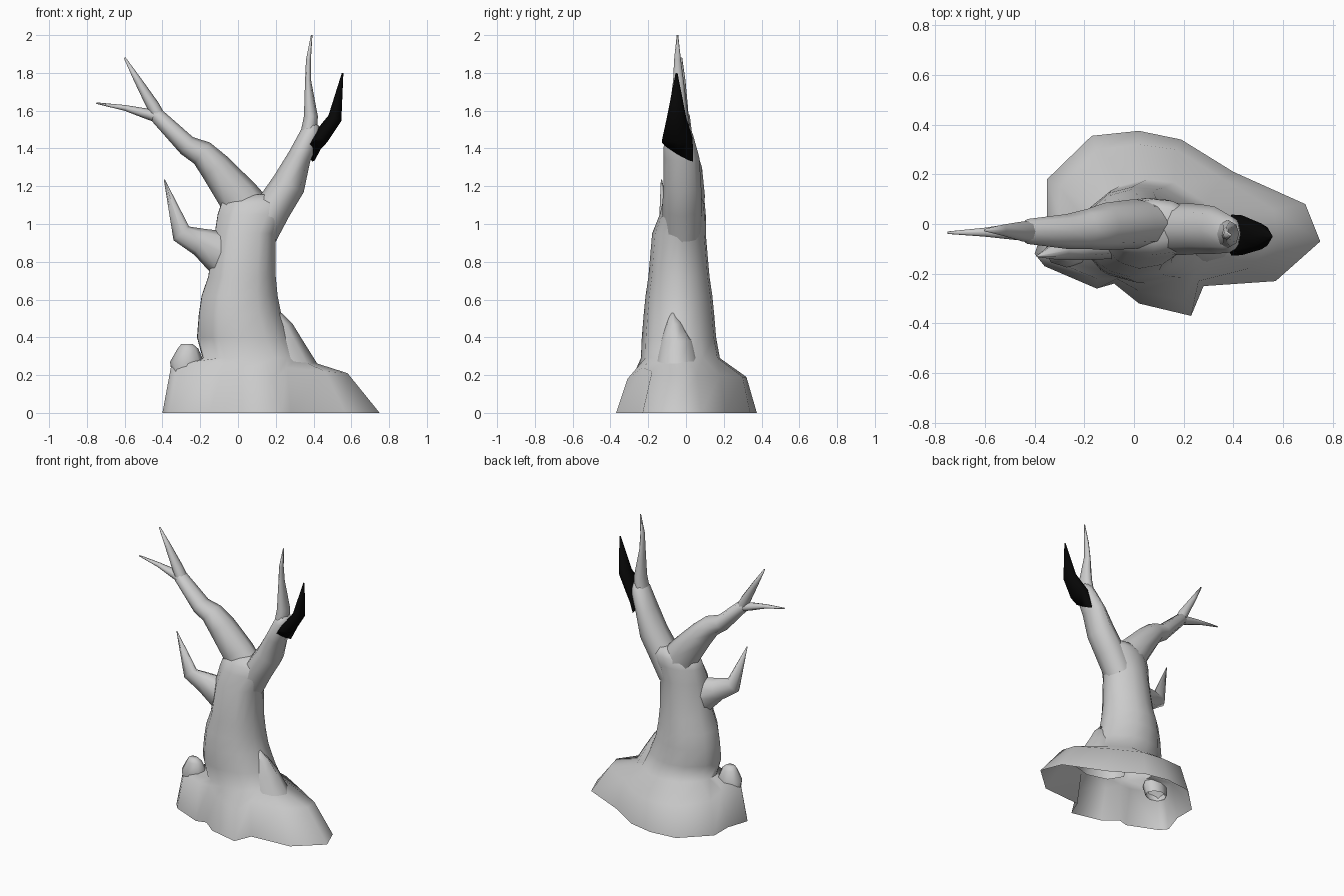
import bpy, bmesh, math
from mathutils import Vector

default_cube = bpy.data.objects.get("Cube")
if default_cube:
    bpy.data.objects.remove(default_cube, do_unlink=True)


def make_material(name, color):
    material = bpy.data.materials.new(name)
    material.use_nodes = True
    material.diffuse_color = color
    shader = material.node_tree.nodes["Principled BSDF"]
    shader.inputs["Base Color"].default_value = color
    return material


bark = make_material("pale grey bark", (.6, .6, .6, 1))
charred = make_material("charred black", (.002, .002, .002, 1))


def loft(name, rings, material, cap_start=False):
    """Skin a list of equally long point rings and close the far end."""
    bm = bmesh.new()
    loops = [[bm.verts.new(point) for point in ring] for ring in rings]
    count = len(loops[0])
    for low, high in zip(loops, loops[1:]):
        for i in range(count):
            j = (i + 1) % count
            bm.faces.new((low[i], low[j], high[j], high[i]))
    bm.faces.new(loops[-1])
    if cap_start:
        bm.faces.new(reversed(loops[0]))
    bmesh.ops.recalc_face_normals(bm, faces=bm.faces)
    mesh = bpy.data.meshes.new(name)
    bm.to_mesh(mesh)
    bm.free()
    mesh.materials.append(material)
    obj = bpy.data.objects.new(name, mesh)
    bpy.context.collection.objects.link(obj)
    bpy.ops.object.select_all(action='DESELECT')
    obj.select_set(True)
    bpy.context.view_layer.objects.active = obj
    bpy.ops.object.shade_smooth_by_angle(angle=math.radians(85))
    return obj


def ellipse(box, angles):
    """Level ring filling the box (z, x min, x max, y min, y max)."""
    z, left, right, front, back = box
    return [((left + right) / 2 + (right - left) / 2 * math.cos(a),
             (front + back) / 2 + (back - front) / 2 * math.sin(a), z)
            for a in angles]


def even_angles(sides):
    return [math.tau * i / sides for i in range(sides)]


def branch(name, path, material=bark, sides=8, start_lean=0):
    """Tapered limb along (x, y, z, half width, half depth) stations."""
    centres = [Vector(station[:3]) for station in path]
    rings = []
    for i, (x, y, z, width, depth) in enumerate(path):
        before = centres[max(i - 1, 0)]
        after = centres[min(i + 1, len(path) - 1)]
        steps = [s.normalized() for s in (centres[i] - before, after - centres[i])
                 if s.length > 0]
        tangent = sum(steps, Vector())
        width_axis = Vector((0, 1, 0)).cross(tangent).normalized()
        depth_axis = Vector((0, 1, 0 if i else -start_lean))
        rings.append([centres[i] + width_axis * width * math.cos(a)
                      + depth_axis * depth * math.sin(a)
                      for a in even_angles(sides)])
    return loft(name, rings, material, cap_start=True)


# Trunk with spreading root skirt, open underneath
ground = [(.75, -.07), (.69, .08), (.4, .21), (.19, .34), (.02, .375), (-.17, .355),
          (-.35, .18), (-.35, .03), (-.4, -.12), (-.36, -.17), (-.15, -.26),
          (-.08, -.24), (.02, -.32), (.23, -.37), (.28, -.25), (.57, -.23)]
shoulder = [(.58, -.05, .21), (.56, .06, .2), (.36, .18, .2), (.17, .3, .19),
            (.02, .32, .19), (-.15, .3, .2), (-.3, .15, .22), (-.3, .03, .25),
            (-.35, -.11, .27), (-.32, -.15, .26), (-.15, -.22, .26),
            (-.07, -.22, .26), (.02, -.27, .22), (.2, -.31, .18),
            (.26, -.23, .24), (.46, -.18, .22)]
trunk_boxes = [
    (.29, -.19, .33, -.24, .18),
    (.4, -.22, .28, -.235, .16),
    (.52, -.21, .23, -.225, .15),
    (.62, -.195, .21, -.215, .14),
    (.72, -.16, .2, -.2, .125),
    (.95, -.125, .2, -.18, .105),
    (1.05, -.11, .25, -.14, .105),
    (1.11, -.09, .27, -.125, .1),
    (1.155, -.01, .22, -.07, .07),
]
directions = [math.atan2(y + .03, x - .05) for x, y in ground]
trunk_rings = [[(x, y, 0) for x, y in ground], shoulder]
trunk_rings += [ellipse(box, directions) for box in trunk_boxes]
loft("trunk_and_roots", trunk_rings, bark)

# Root ridge running out to the left, and the knob at the right
ridge_boxes = [(.2, .05, .46, -.18, .09), (.26, .05, .42, -.17, .08),
               (.38, .05, .345, -.145, .05), (.47, .05, .29, -.115, -.01),
               (.53, .05, .23, -.09, -.05)]
knob_boxes = [(.2, -.35, -.2, -.165, -.04), (.27, -.36, -.18, -.175, -.04),
              (.34, -.32, -.21, -.155, -.07), (.365, -.3, -.24, -.14, -.09)]
for name, boxes in (("root_ridge", ridge_boxes), ("root_knob", knob_boxes)):
    loft(name, [ellipse(box, even_angles(8)) for box in boxes], bark)

# Broken stub low on the right
branch("stub_branch", [
    (-.07, -.05, .84, .13, .09),
    (-.2, -.08, .905, .075, .065),
    (-.3, -.105, .95, .055, .04),
    (-.39, -.13, 1.235, .003, .003)])

# Right limb and its two twigs
branch("right_limb", [
    (.1, 0, .98, .15, .09),
    (0, 0, 1.15, .11, .1),
    (-.12, -.01, 1.3, .085, .095),
    (-.19, -.02, 1.375, .07, .08),
    (-.27, -.03, 1.415, .055, .07),
    (-.43, -.03, 1.575, .04, .05),
    (-.46, -.03, 1.6, .015, .02)])
branch("right_upper_twig", [
    (-.41, -.03, 1.55, .035, .045),
    (-.45, -.03, 1.625, .034, .04),
    (-.53, -.025, 1.76, .02, .022),
    (-.6, -.025, 1.88, .005, .005)])
branch("right_lower_twig", [
    (-.42, -.03, 1.565, .03, .04),
    (-.48, -.03, 1.583, .028, .034),
    (-.6, -.033, 1.615, .015, .018),
    (-.75, -.035, 1.64, .004, .005)])

# Left limb and its upright twig
branch("left_limb", [
    (.11, -.02, .95, .1, .1),
    (.19, -.02, 1.09, .095, .105),
    (.268, -.02, 1.21, .09, .1),
    (.325, -.025, 1.355, .062, .095),
    (.385, -.04, 1.48, .055, .075),
    (.4, -.04, 1.53, .03, .04)])
branch("left_upper_twig", [
    (.37, -.04, 1.45, .045, .06),
    (.386, -.04, 1.57, .037, .052),
    (.371, -.04, 1.76, .016, .028),
    (.373, -.045, 1.87, .013, .018),
    (.39, -.045, 2, .004, .004)])

# Burnt twig on the outside of the left limb
branch("charred_twig", [
    (.393, -.045, 1.38, .022, .083),
    (.435, -.045, 1.455, .043, .08),
    (.513, -.05, 1.56, .037, .052),
    (.554, -.05, 1.8, .004, .005)], charred, start_lean=.6)
